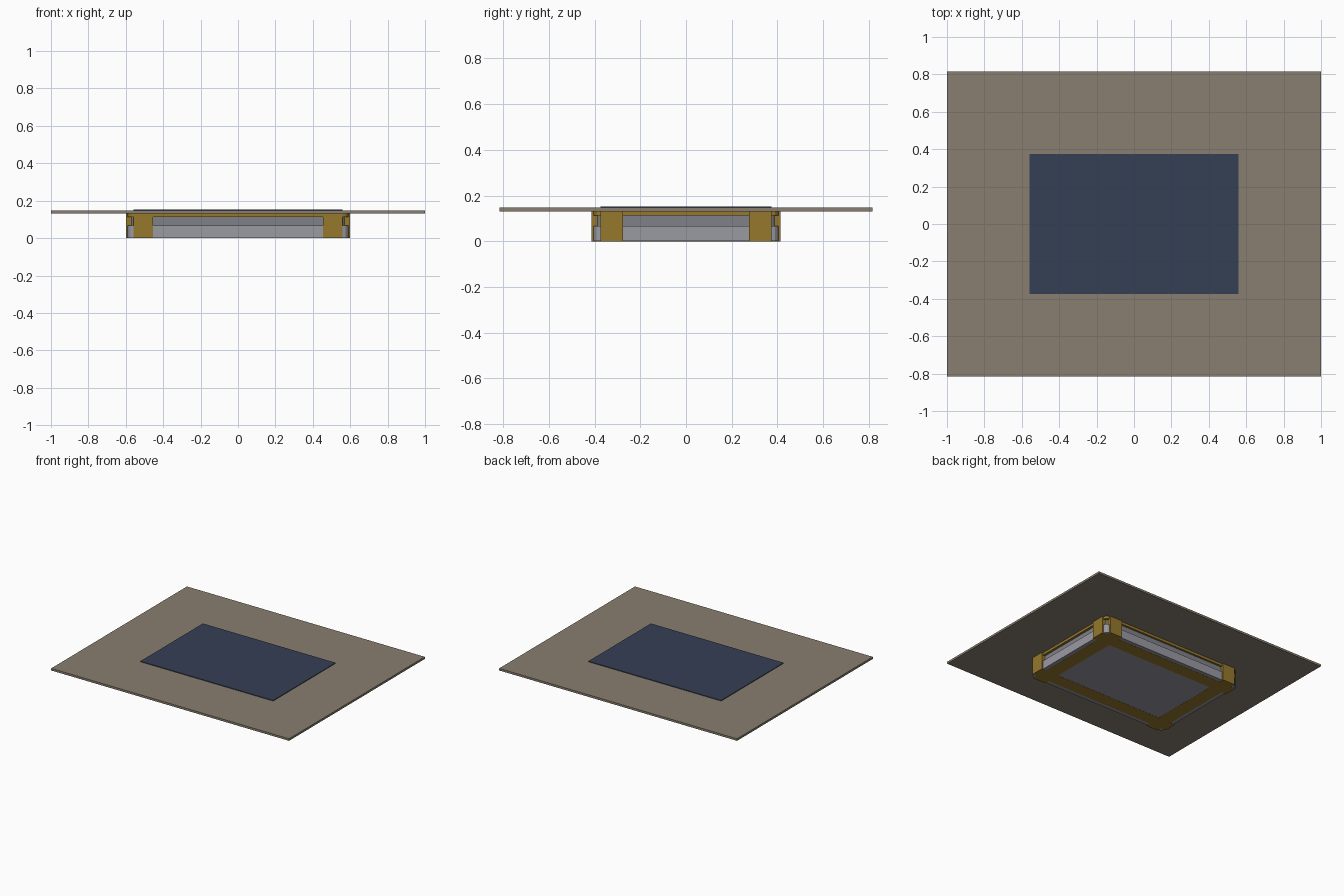
import bpy, bmesh

if "Cube" in bpy.data.objects:
    bpy.data.objects.remove(bpy.data.objects["Cube"])


def material(name, color):
    m = bpy.data.materials.new(name)
    m.diffuse_color = (*color, 1)
    m.use_nodes = True
    m.node_tree.nodes["Principled BSDF"].inputs["Base Color"].default_value = m.diffuse_color
    return m


GOLD = material("gold", (0.30, 0.19, 0.025))
STEEL = material("light_metal", (0.32, 0.32, 0.36))
DARK_STEEL = material("dark_metal", (0.21, 0.22, 0.25))
BOARD = material("board", (0.25, 0.21, 0.16))
GLASS = material("screen", (0.035, 0.05, 0.09))


def slab(name, x0, x1, y0, y1, z0, z1, mat, round_corners=0.0):
    """Box between the given limits, with optional rounded vertical corners."""
    bm = bmesh.new()
    bmesh.ops.create_cube(bm, size=1)
    for v in bm.verts:
        v.co.x = x1 if v.co.x > 0 else x0
        v.co.y = y1 if v.co.y > 0 else y0
        v.co.z = z1 if v.co.z > 0 else z0
    if round_corners:
        upright = [e for e in bm.edges
                   if abs(e.verts[0].co.z - e.verts[1].co.z) > 1e-4]
        bmesh.ops.bevel(bm, geom=upright, offset=round_corners, segments=3,
                        profile=0.5, affect='EDGES')
    me = bpy.data.meshes.new(name)
    bm.to_mesh(me)
    bm.free()
    me.materials.append(mat)
    ob = bpy.data.objects.new(name, me)
    bpy.context.collection.objects.link(ob)
    return ob


def centred(name, hx, hy, z0, z1, mat, r=0.0):
    return slab(name, -hx, hx, -hy, hy, z0, z1, mat, r)


# Stepped housing with rounded corners
centred("lower_housing", 0.59, 0.405, 0.001, 0.067, STEEL, 0.03)
centred("upper_housing", 0.572, 0.39, 0.067, 0.112, DARK_STEEL, 0.025)
centred("rim", 0.59, 0.405, 0.112, 0.131, GOLD, 0.03)

# Crossing straps whose ends form the corner blocks
for s, side in ((-1, "left"), (1, "right")):
    a, b = sorted((s * 0.455, s * 0.56))
    slab(side + "_strap", a, b, -0.413, 0.413, 0, 0.146, GOLD)
for s, side in ((-1, "front"), (1, "back")):
    a, b = sorted((s * 0.275, s * 0.375))
    slab(side + "_strap", -0.6, 0.6, a, b, 0, 0.146, GOLD)

# Wide thin board and dark top panel
centred("board", 1.0, 0.815, 0.131, 0.147, BOARD)
centred("top_panel", 0.558, 0.375, 0.143, 0.152, GLASS)
